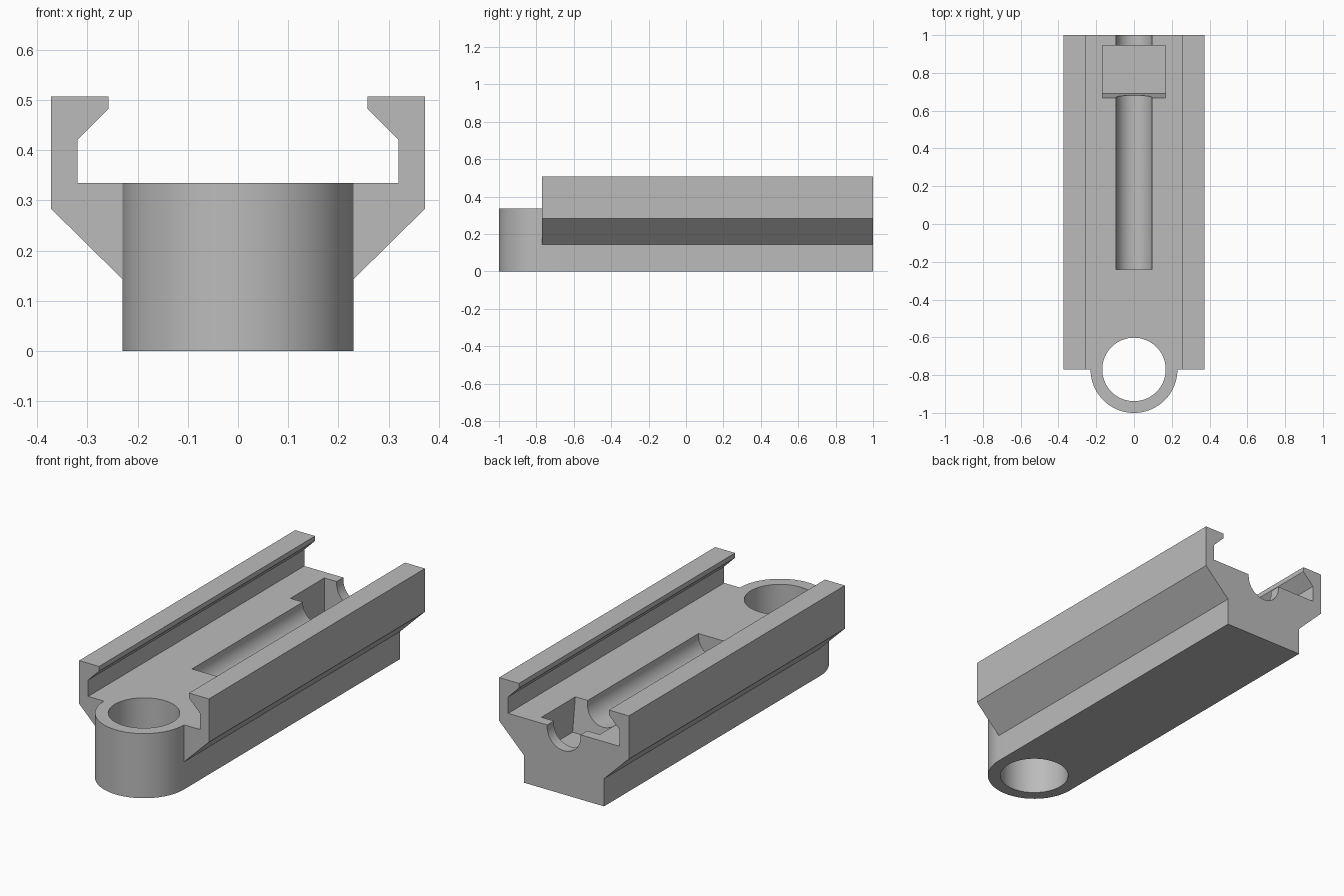
import bpy, bmesh, math
from mathutils import Vector

old = bpy.data.objects.get("Cube")
if old:
    bpy.data.objects.remove(old, do_unlink=True)

# Main levels and spans
DECK, REAR, SHOULDER = 0.335, 1.0, -0.77
RING_R, HOLE_R = 0.23, 0.168
GROOVE_R, GROOVE_Z = 0.096, 0.323

grey = bpy.data.materials.new("plain grey")
grey.use_nodes = True
grey.diffuse_color = (0.5, 0.5, 0.5, 1)
grey.node_tree.nodes["Principled BSDF"].inputs["Base Color"].default_value = (0.5, 0.5, 0.5, 1)


def prism(name, outline, move):
    """Closed solid made by sweeping a 3D outline along a vector."""
    bm = bmesh.new()
    face = bm.faces.new([bm.verts.new(p) for p in outline])
    swept = bmesh.ops.extrude_face_region(bm, geom=[face])["geom"]
    verts = [g for g in swept if isinstance(g, bmesh.types.BMVert)]
    bmesh.ops.translate(bm, verts=verts, vec=Vector(move))
    bmesh.ops.recalc_face_normals(bm, faces=bm.faces)
    mesh = bpy.data.meshes.new(name)
    bm.to_mesh(mesh)
    bm.free()
    mesh.materials.append(grey)
    obj = bpy.data.objects.new(name, mesh)
    bpy.context.collection.objects.link(obj)
    return obj


def arc(radius, start, end, steps):
    for i in range(steps):
        a = start + (end - start) * i / (steps - 1)
        yield radius * math.cos(a), radius * math.sin(a)


def combine(target, tool, operation):
    """Apply a boolean and discard the tool object."""
    mod = target.modifiers.new("combine", 'BOOLEAN')
    mod.operation, mod.solver, mod.object = operation, 'EXACT', tool
    bpy.context.view_layer.objects.active = target
    bpy.ops.object.modifier_apply(modifier=mod.name)
    bpy.data.objects.remove(tool, do_unlink=True)


# Rail body: mirrored cross-section with two hooked lips
half = [(0.23, 0), (0.23, 0.143), (0.372, 0.283), (0.372, 0.507),
        (0.258, 0.507), (0.258, 0.482), (0.32, 0.42), (0.32, DECK)]
section = half + [(-x, z) for x, z in reversed(half)]
body = prism("rail_body", [(x, SHOULDER, z) for x, z in section],
             (0, REAR - SHOULDER, 0))

# Rounded nose that carries the eyelet
nose = [(x, SHOULDER + y, 0) for x, y in arc(RING_R, math.pi, 2 * math.pi, 49)]
nose += [(RING_R, SHOULDER + 0.1, 0), (-RING_R, SHOULDER + 0.1, 0)]
combine(body, prism("eyelet_nose", nose, (0, 0, DECK)), 'UNION')

# Vertical eyelet hole
hole = [(x, SHOULDER + y, -0.1) for x, y in arc(HOLE_R, 0, 2 * math.pi, 97)][:-1]
combine(body, prism("eyelet_hole", hole, (0, 0, 1)), 'DIFFERENCE')

# Round-bottomed shaft groove, in front of and behind the head pocket
trough = list(arc(GROOVE_R, math.pi, 2 * math.pi, 33))
trough += [(GROOVE_R, 0.1), (-GROOVE_R, 0.1)]
for start, end in ((-0.24, 0.75), (0.9, 1.1)):
    groove = [(x, start, GROOVE_Z + z) for x, z in trough]
    combine(body, prism("shaft_groove", groove, (0, end - start, 0)), 'DIFFERENCE')

# Head pocket with a slightly leaning front wall
pocket = [(0.667, 0.345), (0.668, DECK), (0.69, 0.16), (0.945, 0.16), (0.945, 0.345)]
combine(body, prism("head_pocket", [(-0.167, y, z) for y, z in pocket],
                    (0.334, 0, 0)), 'DIFFERENCE')

# Smooth round walls, crisp edges
bpy.ops.object.select_all(action='DESELECT')
body.select_set(True)
bpy.context.view_layer.objects.active = body
bpy.ops.object.shade_smooth_by_angle(angle=math.radians(30))
